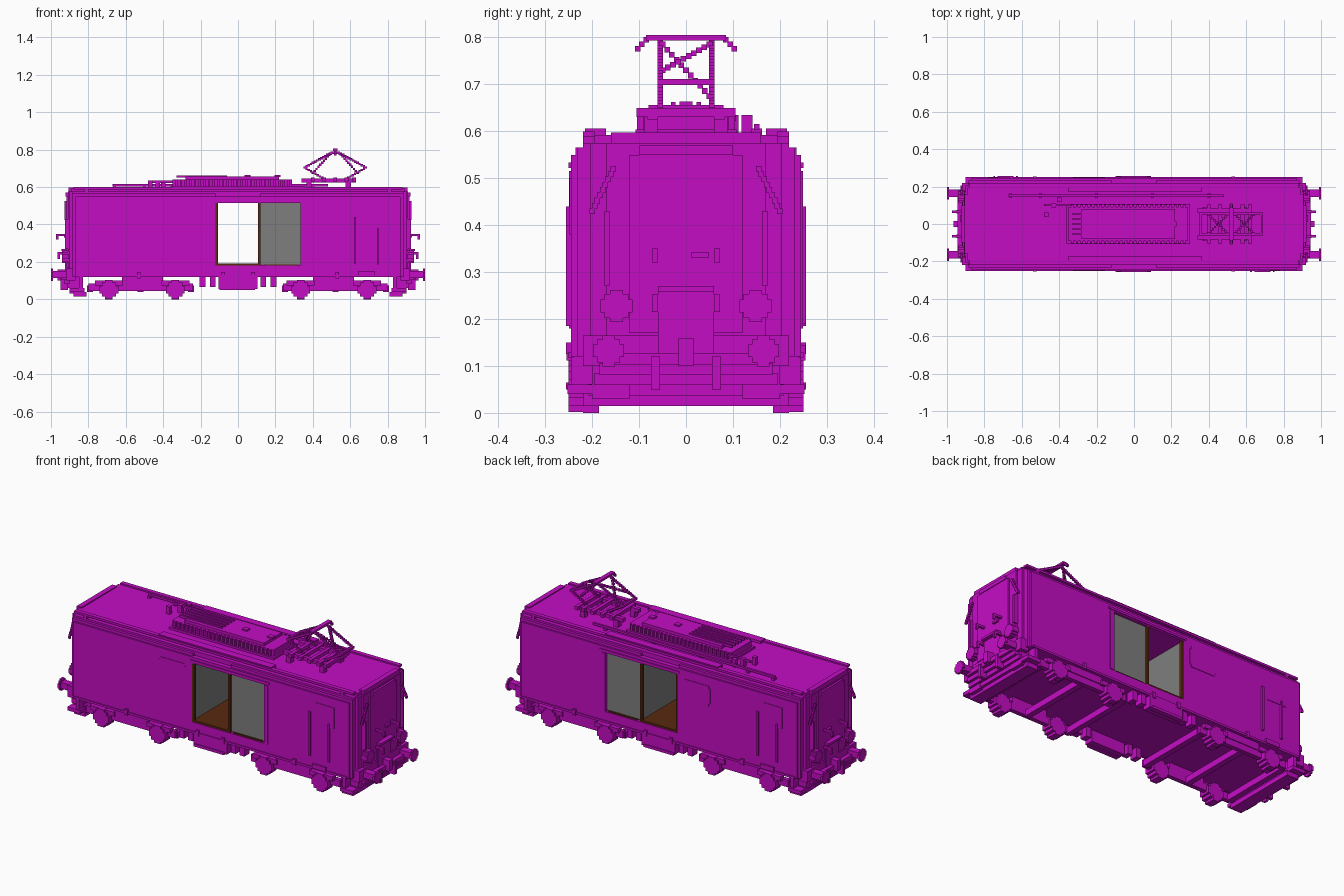
import bpy
import math

old = bpy.data.objects.get("Cube")
if old:
    bpy.data.objects.remove(old, do_unlink=True)


def material(name, colour):
    mat = bpy.data.materials.new(name)
    mat.use_nodes = True
    mat.diffuse_color = (*colour, 1)
    mat.node_tree.nodes["Principled BSDF"].inputs["Base Color"].default_value = (*colour, 1)
    return mat


paint = material("magenta paint", (.55, .004, .55))
grey = material("grey panel", (.21, .21, .21))
brown = material("brown timber", (.1, .022, .005))

FLIPS = {
    "": [(1, 1)],
    "x": [(1, 1), (-1, 1)],
    "y": [(1, 1), (1, -1)],
    "xy": [(1, 1), (-1, 1), (1, -1), (-1, -1)],
    "turn": [(1, 1), (-1, -1)],
}
CORNERS = [(i, j, k) for i in (0, 1) for j in (0, 1) for k in (0, 1)]
QUADS = ["0132", "4576", "0451", "2376", "0264", "1375"]


def blocks(name, boxes, mirror="", mat=paint):
    """One object made of boxes, each given as its x, y and z ranges."""
    verts, faces = [], []
    for sx, sy in FLIPS[mirror]:
        for x, y, z in boxes:
            xs = sorted(sx * v for v in x)
            ys = sorted(sy * v for v in y)
            start = len(verts)
            verts += [(xs[i], ys[j], z[k]) for i, j, k in CORNERS]
            faces += [[start + int(c) for c in quad] for quad in QUADS]
    mesh = bpy.data.meshes.new(name)
    mesh.from_pydata(verts, [], faces)
    mesh.materials.append(mat)
    obj = bpy.data.objects.new(name, mesh)
    bpy.context.collection.objects.link(obj)
    # make every box face outwards
    import bmesh
    bm = bmesh.new()
    bm.from_mesh(mesh)
    bmesh.ops.recalc_face_normals(bm, faces=bm.faces)
    bm.to_mesh(mesh)
    bm.free()
    return obj


def block(name, x, y, z, mirror="", mat=paint):
    return blocks(name, [(x, y, z)], mirror, mat)


def around(centre, half):
    return (centre - half, centre + half)


def stepped_line(a, b, half=.006):
    """Small cubes marching from a to b in a staircase."""
    count = max(1, math.ceil(max(abs(q - p) for p, q in zip(a, b)) / (2 * half)))
    line = []
    for n in range(count + 1):
        point = [p + (q - p) * n / count for p, q in zip(a, b)]
        line.append(tuple(around(v, half) for v in point))
    return line


def stepped_disc(centre, radius, half, axis):
    """Blocky disc: a cross of boxes, flat along the given axis."""
    disc = []
    for wide, tall in ((1, .4), (.75, .75), (.4, 1)):
        sizes = [radius * wide, radius * tall]
        sizes.insert(axis, half)
        disc.append(tuple(around(c, s) for c, s in zip(centre, sizes)))
    return disc


# Body shell: stepped corners, open doorway through the middle
SIDE, DOOR, END = .245, .12, .335
ends = []
for reach, width in ((.91, .17), (.9, .205), (.885, .232), (.87, SIDE)):
    ends.append(((END, reach), (-width, width), (.12, .55)))
    ends.append(((DOOR, reach), (-min(width, .235), min(width, .235)), (.55, .565)))
    ends.append(((DOOR, reach), (-min(width, .22), min(width, .22)), (.565, .575)))
blocks("body_ends", ends, "x")
block("body_core_right", (DOOR, END), (-.225, .225), (.12, .55))
block("body_core_left", (-END, -DOOR), (-SIDE, SIDE), (.12, .55))
block("sill", (-DOOR, END), (-SIDE, SIDE), (.12, .18))
block("lintel", (-DOOR, END), (-SIDE, SIDE), (.515, .55))
block("ceiling", (-DOOR, DOOR), (-.22, .22), (.54, .575))

# Doorway: timber floor and frame, grey walls, open sliding doors
block("floor", (-DOOR, DOOR), (-.24, .24), (.18, .19), mat=brown)
block("inner_walls", (.113, DOOR), (-.22, .22), (.19, .515), "x", grey)
block("door_jambs", (.108, .12), (.222, .244), (.18, .515), "xy", brown)
block("sliding_doors", (DOOR, END), (.225, .232), (.185, .515), "y", grey)
block("door_track", (.14, .32), (.232, .24), (.18, .187), "y", brown)
block("door_stop", (.337, .36), (.245, .249), (.18, .515), "y")
block("door_rail", (-.13, .37), (.245, .25), (.522, .534), "y")

# Roof: deck, side rails and side walkways
block("roof_deck", (-.89, .89), (-.195, .195), (.57, .592))
block("roof_rails", (-.88, .88), (.195, .22), (.588, .6), "y")
block("roof_end_rails", (.875, .905), (-.16, .16), (.57, .598), "x")
block("rail_posts", (.8, .82), (.195, .22), (.57, .59), "xy")
block("roof_walkways", (-.35, .36), (.17, .215), (.592, .606), "y")
block("roof_pipe", (-.67, .48), (.145, .157), (.604, .616))
blocks("pipe_posts", [(around(x, .008), (.14, .162), (.59, .606))
                      for x in (-.66, -.5, -.2, .1, .4)])

# Roof equipment: ribbed ventilation housing with raised lid
block("vent_housing", (-.35, .29), (-.092, .092), (.59, .64))
block("vent_lid", (-.28, .22), (-.08, .08), (.64, .656))
block("vent_base", (-.36, .3), (-.108, .108), (.59, .604))
blocks("vent_ribs", [(around(-.33 + n * .025, .006), (.09, .104), (.6, .64))
                     for n in range(25)], "y")
blocks("vent_louvres", [((-.33, -.06), around(n * .027, .005), (.65, .663))
                        for n in range(-2, 3)])
blocks("lid_hatches", [(around(x, .016), around(0, .014), (.655, .664)) for x in (.05, .21)])
blocks("isolators", [(around(x, .012), around(y, .012), (.59, .635))
                     for x, y in ((-.43, .1), (-.47, .05), (-.4, .13))])
block("cable", (-.48, -.34), (.095, .107), (.622, .634))

# Pantograph: base frame, diamond arms, cross bracing and contact bow
block("collector_skids", (.34, .63), (.06, .082), (.625, .645), "y")
blocks("collector_beams", [(around(x, .01), (-.105, .105), (.63, .65))
                           for x in (.4, .46, .52, .58, .62)])
blocks("collector_feet", [(around(x, .014), (.06, .09), (.59, .63)) for x in (.38, .59)], "y")
arms = []
for lean in (-1, 1):
    base = (.52 + lean * .07, .055, .65)
    knee = (.52 + lean * .165, .055, .705)
    arms += stepped_line(base, knee) + stepped_line(knee, (.52, .055, .79))
blocks("collector_arms", arms, "y")
braces = []
for lean in (-1, 1):
    braces += stepped_line((.52 + lean * .12, -.05, .73), (.52 + lean * .02, .05, .785))
    braces += stepped_line((.52 + lean * .12, .05, .675), (.52 + lean * .02, -.05, .785))
    braces += stepped_line((.52 + lean * .165, -.055, .705), (.52 + lean * .165, .055, .705))
blocks("collector_braces", braces)
bow = [(around(.52, .012), (-.085, .085), (.793, .805))]
for s in (-1, 1):
    bow += stepped_line((.52, s * .085, .795), (.52, s * .103, .776))
blocks("contact_bow", bow)

# Side details: framed windows, hatches and grab rails
block("side_windows", (-.315, -.165), (.24, .248), (.385, .5), "y")
block("side_window_middles", (-.325, -.155), (.24, .2475), (.4, .485), "y")
block("cab_panels", (-.78, -.66), (.24, .248), (.38, .5), "turn")
block("cab_hatch", (.66, .76), (-.248, -.24), (.38, .5))
block("long_grab_rails", (.62, .632), (-.256, -.24), (.19, .44), "turn")
block("short_grab_rails", (.742, .752), (-.256, -.24), (.185, .4), "turn")
block("side_lockers", (.645, .73), (-.256, -.24), (.125, .15), "turn")
block("skirt_trim", (-.86, .86), (.24, .25), (.118, .13), "y")
blocks("skirt_brackets", [(around(x, .01), (.24, .255), (.112, .145))
                          for x in (-.53, -.08, .08, .53)], "y")

# Cab ends: raised panel, lamps, rails and brow
block("end_panel", (.9, .918), (-.12, .12), (.17, .55), "x")
block("end_door", (.91, .924), (-.06, .06), (.11, .27), "x")
block("end_shelf", (.91, .945), (-.06, .06), (.258, .27), "x")
block("brow", (.9, .922), (-.1, .1), (.55, .57), "x")
block("end_handle", (.91, .93), (.012, .048), (.33, .343), "x")
blocks("lamps", stepped_disc((.922, .148, .228), .034, .018, 0), "xy")
blocks("end_rails", stepped_line((.922, .2, .43), (.922, .155, .52)), "xy")
blocks("end_rail_posts", [((.9, .925), (.163, .174), (.27, .43))], "xy")
block("grip_arms", (.91, .97), (.06, .072), (.338, .35), "xy")
block("grip_tips", (.96, .972), (.06, .072), (.32, .35), "xy")
block("lower_grips", (.91, .965), (.06, .072), (.24, .252), "xy")
block("lower_grip_tips", (.953, .965), (.06, .072), (.215, .25), "xy")

# Buffers and coupler
block("buffer_beam", (.87, .92), (-.22, .22), (.1, .165), "x")
block("buffer_shafts", (.91, .99), (.145, .185), (.115, .15), "xy")
blocks("buffer_heads", stepped_disc((.994, .165, .132), .033, .006, 0), "xy")
block("coupler", (.91, .965), (-.016, .016), (.1, .16), "x")
block("hoses", (.91, .95), (.055, .075), (.05, .12), "xy")

# Stepped ploughs under each end
blocks("ploughs", [((.81 + n * .018, .88 + n * .016), (-.22 + n * .012, .22 - n * .012),
                    (.015 + n * .022, .04 + n * .022)) for n in range(5)], "x")
block("plough_mounts", (.84, .9), (.12, .2), (.03, .13), "xy")
block("steps", (.82, .9), (.2, .252), (.04, .06), "xy")
block("step_hangers", (.83, .85), (.2, .245), (.05, .13), "xy")

# Bogies: side frames, cross members and blocky axle boxes
block("bogie_frames", (.24, .8), (.2, .225), (.045, .085), "xy")
block("bogie_upper_frames", (.4, .62), (.2, .23), (.08, .122), "xy")
blocks("bogie_cross_members", [(around(x, .016), (-.21, .21), (.04, .075))
                               for x in (.25, .52, .79)], "x")
for x, label in ((.335, "inner"), (.69, "outer")):
    blocks(label + "_axle_boxes", stepped_disc((x, .218, .052), .05, .032, 1), "xy")
    block(label + "_springs", around(x, .075), (.21, .24), (.075, .1), "xy")
    block(label + "_shoes", around(x, .02), (.185, .22), (0, .03), "xy")

# Underfloor equipment between the bogies
block("side_tanks", (-.105, .105), (.2, .25), (.055, .12), "y")
block("tank_steps", (-.1, .09), (.23, .256), (.05, .065), "y")
blocks("hanging_boxes", [(around(x, .015), (.19, .235), (.065, .122))
                         for x in (.135, .19)], "xy")
